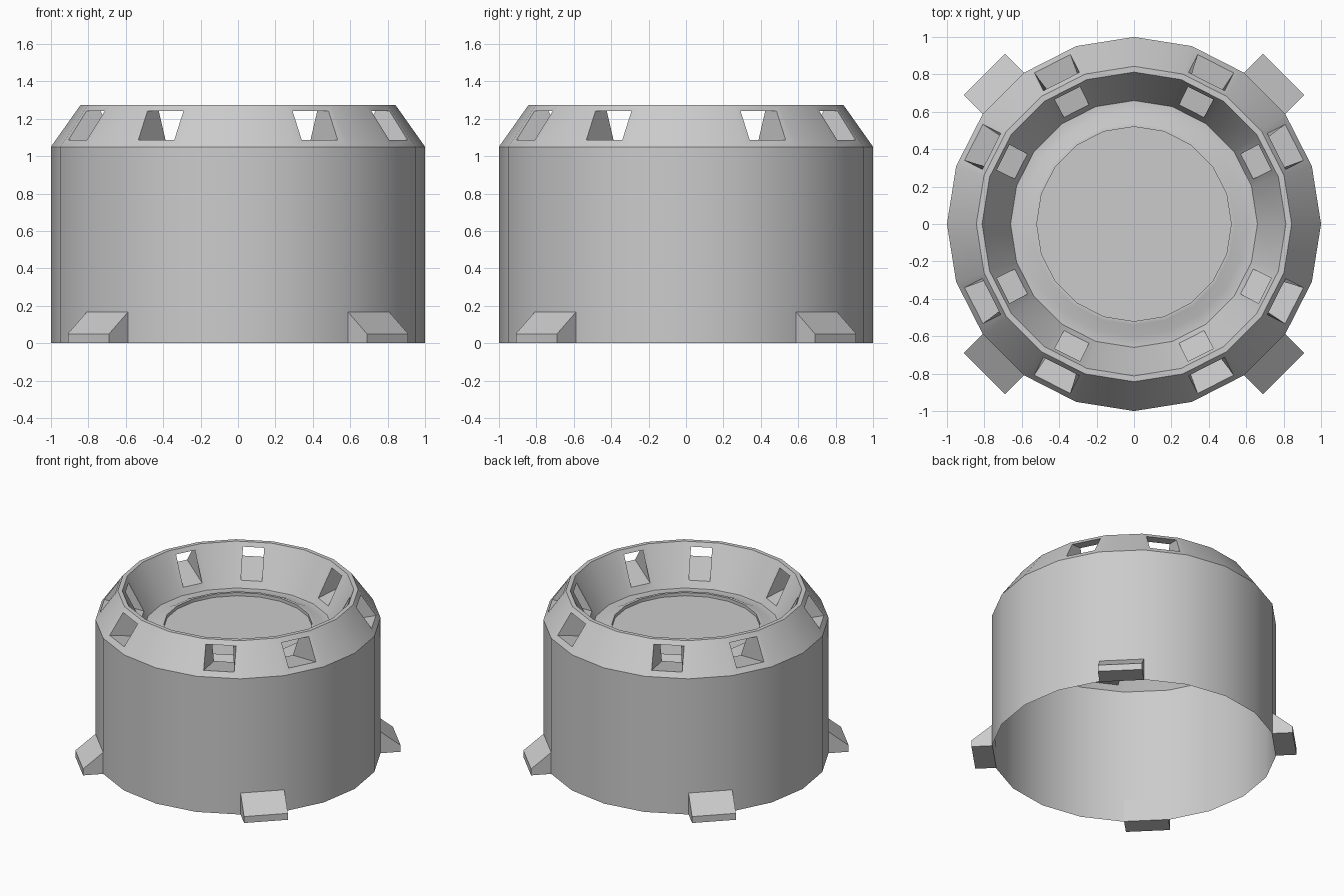
import bpy, bmesh
from math import cos, sin, pi, radians
from mathutils import Vector

if "Cube" in bpy.data.objects:
    bpy.data.objects.remove(bpy.data.objects["Cube"])

N = 20
WINDOWS = {i for i in range(N) if i % 5 in (1, 3)}
AP = cos(pi / N)


def finish(name, bm, smooth):
    bmesh.ops.remove_doubles(bm, verts=bm.verts, dist=1e-5)
    bmesh.ops.recalc_face_normals(bm, faces=bm.faces)
    me = bpy.data.meshes.new(name)
    bm.to_mesh(me)
    bm.free()
    ob = bpy.data.objects.new(name, me)
    bpy.context.collection.objects.link(ob)
    if smooth:
        bpy.context.view_layer.objects.active = ob
        ob.select_set(True)
        bpy.ops.object.shade_smooth_by_angle(angle=radians(30))
        ob.select_set(False)
    return ob


def polar(r, z, i):
    a = 2 * pi * i / N
    return Vector((r * cos(a), r * sin(a), z))


def local(n, t, z, a):
    # point at distance n along direction a, shifted sideways by t
    return Vector((n * cos(a) - t * sin(a), n * sin(a) + t * cos(a), z))


def face(bm, pts):
    return bm.faces.new([bm.verts.new(p) for p in pts])


def strip(bm, a, b):
    for k in range(4):
        j = (k + 1) % 4
        face(bm, (a[k], a[j], b[j], b[k]))


def window(lo, hi, z0, z1, half, a):
    # rectangle lying on the facet between profile points lo and hi
    def n(z):
        return AP * (lo[0] + (hi[0] - lo[0]) * (z - lo[1]) / (hi[1] - lo[1]))
    return [local(n(z0), -half, z0, a), local(n(z0), half, z0, a),
            local(n(z1), half, z1, a), local(n(z1), -half, z1, a)]


# Shell: wall, sloped crown, rim, inner funnel, raised lip and floor
profile = [(1, 0), (1, 1.05), (.843, 1.272), (.812, 1.272), (.66, .98),
           (.60, .98), (.54, 1.01), (.52, 1.01), (.52, .985)]
bm = bmesh.new()
for i in range(N):
    a = 2 * pi * (i + .5) / N
    openings = {}
    if i in WINDOWS:
        outer = window(profile[1], profile[2], 1.087, 1.24, .108, a)
        inner = window(profile[4], profile[3], 1.03, 1.24, .075, a)
        strip(bm, outer, inner)
        openings = {1: outer, 3: [inner[k] for k in (3, 2, 1, 0)]}
        openings[3] = [inner[3], inner[2], inner[1], inner[0]]
    for s, (p, q) in enumerate(zip(profile, profile[1:])):
        quad = [polar(*p, i), polar(*p, i + 1), polar(*q, i + 1), polar(*q, i)]
        if s in openings:
            strip(bm, quad, openings[s])
        else:
            face(bm, quad)
face(bm, [polar(*profile[-1], i) for i in range(N)])
bmesh.ops.remove_doubles(bm, verts=bm.verts, dist=1e-5)
finish("housing", bm, True)

# Four wedge feet on the diagonals
section = [(.983, 0), (1.131, 0), (1.131, .05), (.983, .17)]
for k in range(4):
    a = pi / 4 + k * pi / 2
    bm = bmesh.new()
    left = [local(n, -.156, z, a) for n, z in section]
    right = [local(n, .156, z, a) for n, z in section]
    face(bm, left)
    face(bm, right[::-1])
    strip(bm, left, right)
    finish(f"foot_{k + 1}", bm, False)
